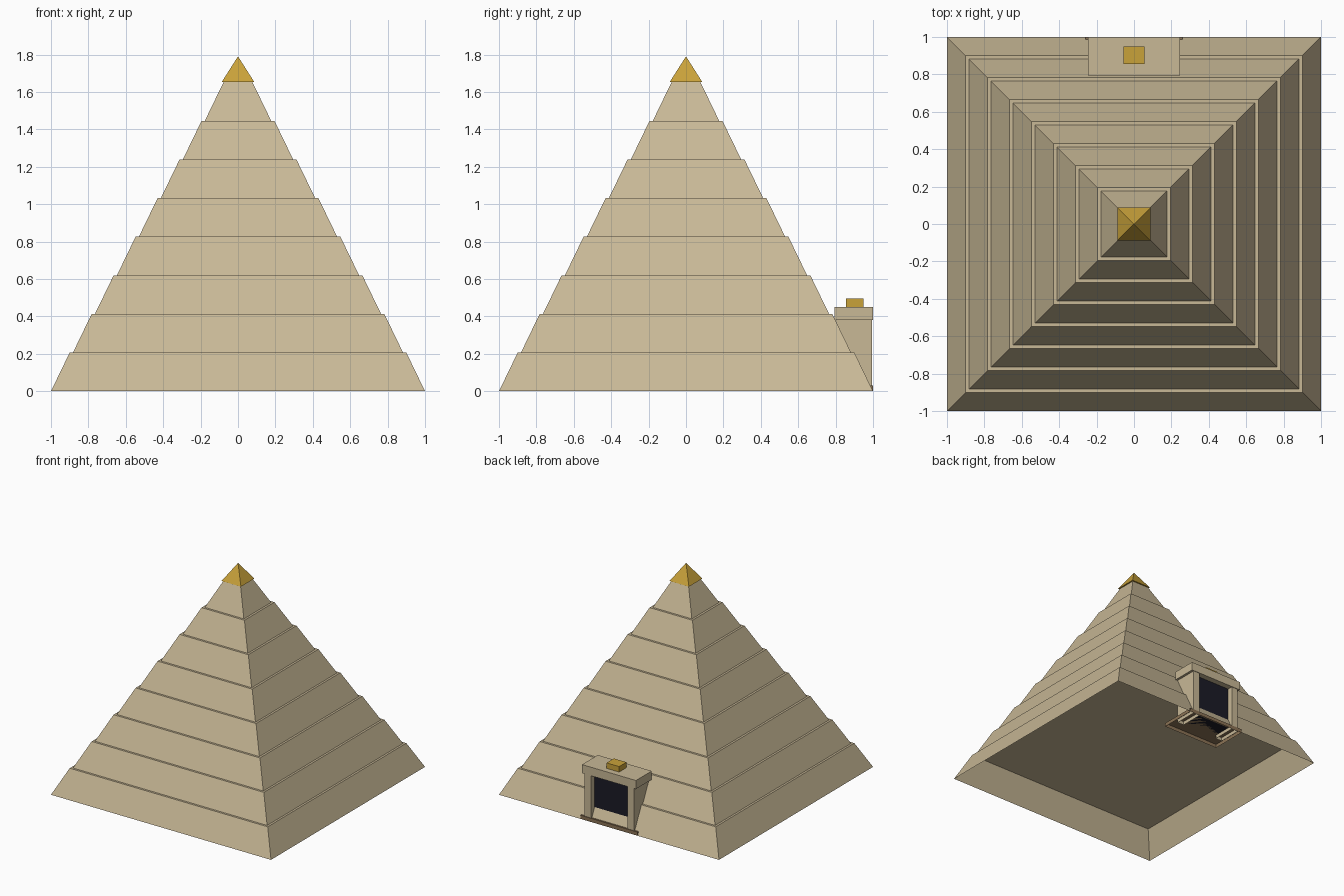
import bpy, bmesh, math
from mathutils import Matrix

cube = bpy.data.objects.get("Cube")
if cube:
    bpy.data.objects.remove(cube, do_unlink=True)


def material(name, r, g, b):
    # sRGB bytes to linear values
    lin = [(c / 255 / 12.92) if c < 11 else ((c / 255 + 0.055) / 1.055) ** 2.4 for c in (r, g, b)]
    mat = bpy.data.materials.new(name)
    mat.use_nodes = True
    mat.diffuse_color = (*lin, 1)
    mat.node_tree.nodes["Principled BSDF"].inputs["Base Color"].default_value = (*lin, 1)
    return mat


SAND = material("sandstone", 200, 184, 150)
GOLD = material("gold", 201, 162, 58)
BROWN = material("brown_stone", 139, 115, 85)
DARK = material("dark_doorway", 27, 27, 38)


def finish(name, bm, mat):
    # Parts that rest on the ground are open underneath
    floor = [f for f in bm.faces if all(v.co.z < 0.001 for v in f.verts)]
    bmesh.ops.delete(bm, geom=floor, context='FACES')
    mesh = bpy.data.meshes.new(name)
    bm.to_mesh(mesh)
    bm.free()
    mesh.materials.append(mat)
    obj = bpy.data.objects.new(name, mesh)
    bpy.context.collection.objects.link(obj)
    return obj


def frustum(name, low, high, z0, z1, mat):
    # Square tapered block given by its half widths
    bm = bmesh.new()
    place = Matrix.Translation((0, 0, (z0 + z1) / 2)) @ Matrix.Rotation(math.pi / 4, 4, 'Z')
    bmesh.ops.create_cone(bm, cap_ends=True, segments=4, radius1=low * math.sqrt(2),
                          radius2=high * math.sqrt(2), depth=z1 - z0, matrix=place)
    return finish(name, bm, mat)


def box(name, x, y, z, mat):
    bm = bmesh.new()
    mid = [(a + b) / 2 for a, b in (x, y, z)]
    size = [b - a for a, b in (x, y, z)]
    bmesh.ops.create_cube(bm, size=1, matrix=Matrix.Translation(mid) @ Matrix.Diagonal((*size, 1)))
    return finish(name, bm, mat)


# Stepped body: eight sloped tiers with narrow ledges
TIERS, RISE = 8, 0.2065
for i in range(TIERS):
    low = 1 - 0.1175 * i
    frustum(f"tier_{i + 1}", low, low - 0.1, i * RISE, (i + 1) * RISE, SAND)

# Golden capstone
frustum("capstone", 0.088, 0, TIERS * RISE, 1.79, GOLD)

# Entrance at the back
for side, label in ((1, "left"), (-1, "right")):
    box(f"{label}_door_jamb", sorted((side * 0.165, side * 0.225)), (0.8, 0.995), (0, 0.38), SAND)
box("door_lintel", (-0.245, 0.245), (0.795, 1), (0.38, 0.45), SAND)
box("doorway", (-0.165, 0.165), (0.8, 0.95), (0.03, 0.38), DARK)
box("threshold", (-0.26, 0.26), (0.69, 1), (0, 0.03), BROWN)
box("lintel_ornament", (-0.057, 0.057), (0.855, 0.95), (0.45, 0.495), GOLD)
